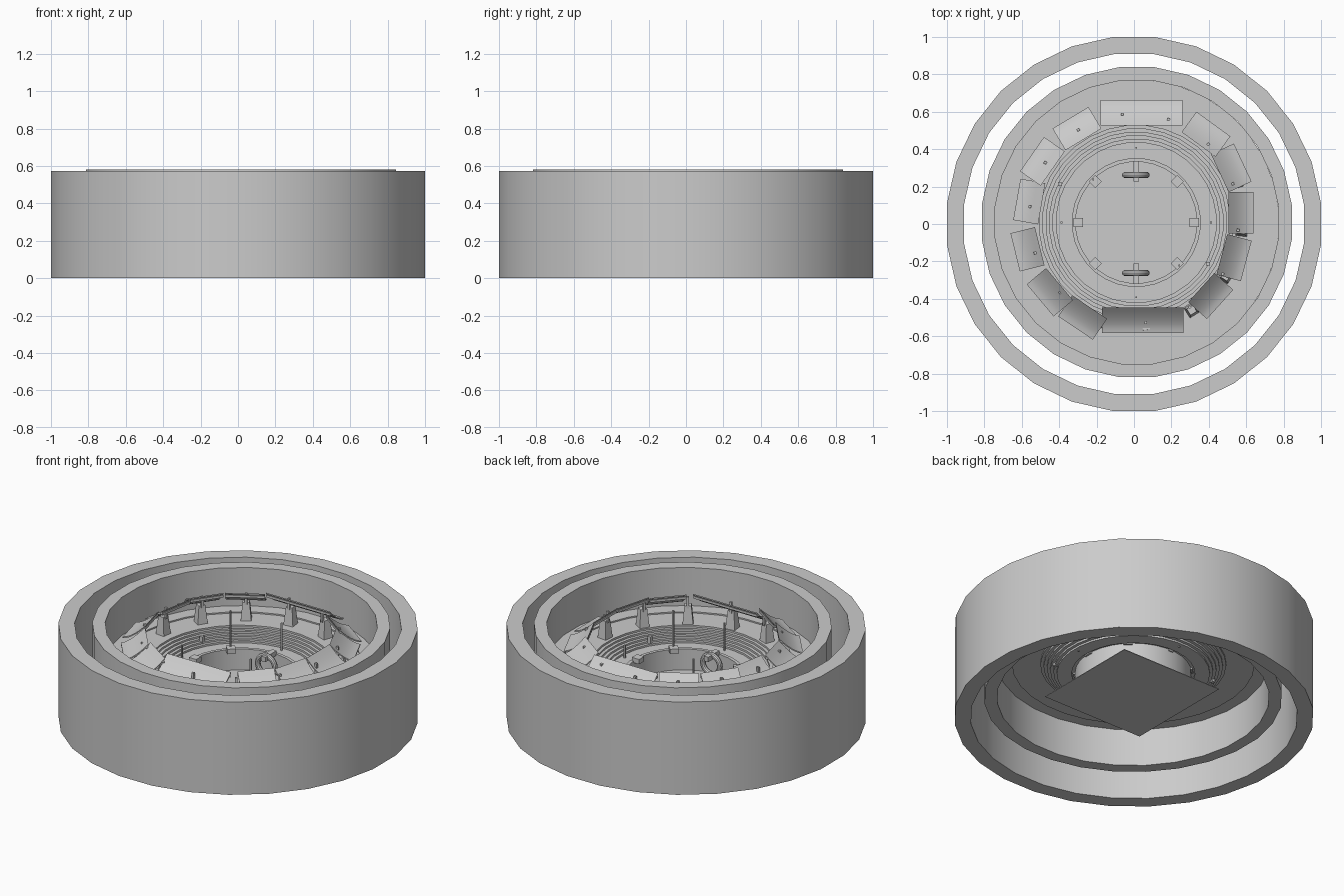
import bpy, bmesh
from math import sin, cos, pi, radians
from mathutils import Matrix, Vector

if "Cube" in bpy.data.objects:
    bpy.data.objects.remove(bpy.data.objects["Cube"])

CX, CY = 0.012, 0.008          # centre of the inner bowl


def finish(bm, name, smooth=False, recalc=True):
    if recalc:
        bmesh.ops.recalc_face_normals(bm, faces=bm.faces)
    me = bpy.data.meshes.new(name)
    bm.to_mesh(me)
    bm.free()
    ob = bpy.data.objects.new(name, me)
    bpy.context.collection.objects.link(ob)
    if smooth:
        bpy.ops.object.select_all(action='DESELECT')
        ob.select_set(True)
        bpy.context.view_layer.objects.active = ob
        bpy.ops.object.shade_smooth_by_angle(angle=radians(30))
    return ob


def lathe(name, profile, n, centre=(0, 0), closed=True):
    bm = bmesh.new()
    rings = []
    for r, z in profile:
        ang = [2 * pi * (i + 0.5) / n for i in range(n)]
        rings.append([bm.verts.new((centre[0] + r * cos(a), centre[1] + r * sin(a), z)) for a in ang])
    pairs = list(zip(rings, rings[1:]))
    if closed:
        pairs.append((rings[-1], rings[0]))
    for a, b in pairs:
        for i in range(n):
            j = (i + 1) % n
            bm.faces.new((a[i], a[j], b[j], b[i]))
    return finish(bm, name, True, closed)


def box(name, size, loc, rot=0.0, taper=1.0):
    bm = bmesh.new()
    bmesh.ops.create_cube(bm, size=1)
    for v in bm.verts:
        k = taper if v.co.z > 0 else 1
        v.co = Vector((v.co.x * size[0] * k, v.co.y * size[1] * k, v.co.z * size[2]))
    bm.transform(Matrix.Translation(loc) @ Matrix.Rotation(rot, 4, 'Z'))
    return finish(bm, name)


def polar(r, deg, z, c=(CX, CY)):
    a = radians(deg)
    return (c[0] + r * cos(a), c[1] + r * sin(a), z)


# Outer and inner ring walls
lathe("outer_wall", [(1.006, 0), (1.006, .572), (.915, .572), (.915, 0)], 28)
lathe("inner_wall", [(.834, .115), (.834, .58), (.762, .58), (.762, .115)], 28, (.015, .01))

# Concourse floor and descending seating steps
bowl = [(.765, .345), (.68, .345), (.68, .337), (.52, .337)]
steps = 6
for i in range(steps):
    r = .52 - .11 * i / steps
    z = .337 - .067 * (i + 1) / steps
    bowl += [(r, z), (r - .11 / steps, z)]
bowl += [(.345, .27), (.345, .28), (.325, .28), (.325, .15)]
lathe("seating_bowl", bowl, 32, (CX, CY), closed=False)

# Square arena floor
box("arena_floor", (.69, .69, .004), (.015, .0, .15))


# Concave roof panels: high inner edge, low outer edge
def roof_panel(x, y, deg, half, width=.135):
    bm = bmesh.new()
    prof = []
    for i in range(7):
        t = i / 6
        prof.append(((t - .5) * width, .44 + .09 * (1 - t) ** 1.6))
    th = .008
    loop = prof + [(u, z - th) for u, z in reversed(prof)]
    ends = [[bm.verts.new((u, s * half, z)) for u, z in loop] for s in (-1, 1)]
    m = len(loop)
    for i in range(m):
        j = (i + 1) % m
        bm.faces.new((ends[0][i], ends[0][j], ends[1][j], ends[1][i]))
    for e in ends:
        for i in range(6):
            bm.faces.new((e[i], e[i + 1], e[m - 2 - i], e[m - 1 - i]))
    rot = radians(deg)
    bm.transform(Matrix.Translation((x, y, 0)) @ Matrix.Rotation(rot, 4, 'Z'))
    finish(bm, "roof_panel", True)
    # rail under the inner edge
    d = -width / 2 + .008
    box("roof_rail", (.012, half * 2, .014), (x + d * cos(rot), y + d * sin(rot), .508), rot)


for p in [(.04, .595, 90, .218), (.047, -.515, -90, .218),
          (.572, .06, 0, .112), (.535, -.18, -15, .112), (.41, -.385, -42, .105),
          (.52, .30, 25, .112), (.385, .48, 54, .112),
          (-.305, .51, 121, .112), (-.49, .335, 145, .112), (-.56, .12, 170, .112),
          (-.57, -.135, 194, .105), (-.45, -.365, 220, .112), (-.275, -.50, 236, .112)]:
    roof_panel(*p)

# Tapered pillars with posts carrying the roof
for k in range(14):
    deg = 19.3 + k * 360 / 14
    a = radians(deg)
    c = (0, .03)
    box("pillar", (.06, .06, .11), polar(.58, deg, .392, c), a, .65)
    box("pillar_post", (.014, .014, .07), polar(.56, deg, .47, c), a)

# Blocks around the arena rim
for k in range(8):
    deg = k * 45
    size = (.11, .03, .03) if deg in (90, 270) else (.05, .05, .03)
    box("rim_block", size, polar(.275 if deg in (90, 270) else .31, deg, .285), radians(deg))

# Thin masts
for deg, r, top in [(135, .325, .52), (315, .325, .52), (90, .40, .44), (270, .40, .44),
                    (0, .40, .35), (180, .40, .35)]:
    box("mast", (.009, .009, top - .265), polar(r, deg, (top + .265) / 2))
for s in (-1, 1):
    box("step_box", (.02, .02, .05), (s * -.395, s * .213, .30))

# Standing hoops at both ends of the arena
for s in (-1, 1):
    bpy.ops.mesh.primitive_torus_add(major_radius=.058, minor_radius=.016, major_segments=24,
                                     minor_segments=10, location=(.01, s * .262, .235),
                                     rotation=(pi / 2, 0, 0))
    bpy.context.object.name = "hoop"
    bpy.ops.object.shade_smooth_by_angle()
